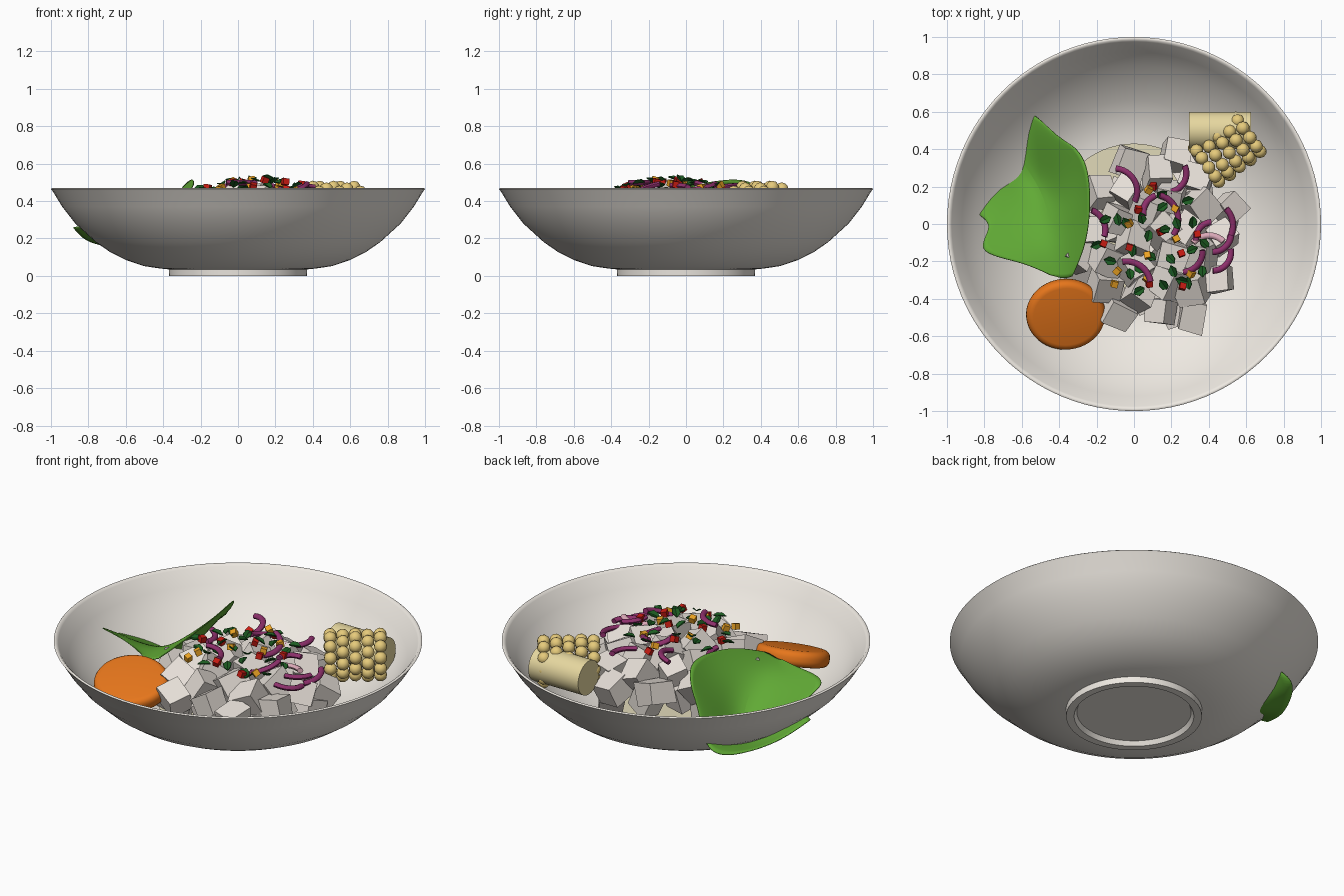
import bpy, bmesh, math, random
from mathutils import Vector, Matrix, Euler

if "Cube" in bpy.data.objects:
    bpy.data.objects.remove(bpy.data.objects["Cube"])

random.seed(7)
CX, CY = 0.10, -0.08          # centre of the food mound


def mound(x, y):
    return 0.487 - 0.62 * ((x - CX) ** 2 + (y - CY) ** 2)


def material(name, rgb):
    m = bpy.data.materials.new(name)
    m.diffuse_color = (*[c ** 2.2 for c in rgb], 1)
    m.use_nodes = True
    m.node_tree.nodes["Principled BSDF"].inputs["Base Color"].default_value = m.diffuse_color
    return m


def finish(bm, name, rgb, smooth=None):
    me = bpy.data.meshes.new(name)
    bm.to_mesh(me)
    bm.free()
    ob = bpy.data.objects.new(name, me)
    bpy.context.collection.objects.link(ob)
    me.materials.append(material(name + "_colour", rgb))
    if smooth:
        bpy.ops.object.select_all(action='DESELECT')
        ob.select_set(True)
        bpy.context.view_layer.objects.active = ob
        bpy.ops.object.shade_smooth_by_angle(angle=math.radians(smooth))
    return ob


def place(x, y, z, rx=0, ry=0, rz=0, s=(1, 1, 1)):
    return (Matrix.Translation((x, y, z)) @ Euler((rx, ry, rz)).to_matrix().to_4x4()
            @ Matrix.Diagonal((*s, 1)))


def rnd(a):
    return random.uniform(-a, a)


# Bowl with foot ring, turned from one profile
profile = [(0, .025), (.31, .025), (.325, 0), (.368, 0), (.37, .035), (.42, .04), (.5, .052),
           (.6, .085), (.68, .125), (.76, .18), (.87, .28), (.94, .37), (.992, .455),
           (1.0, .465), (.995, .469), (.985, .468), (.975, .458), (.92, .38), (.85, .29),
           (.74, .20), (.66, .145), (.58, .105), (.48, .077), (.38, .07), (0, .07)]
bm = bmesh.new()
vs = [bm.verts.new((r, 0, z)) for r, z in profile]
es = [bm.edges.new(p) for p in zip(vs, vs[1:])]
bmesh.ops.spin(bm, geom=vs + es, cent=(0, 0, 0), axis=(0, 0, 1), angle=math.tau, steps=96)
bmesh.ops.remove_doubles(bm, verts=bm.verts, dist=1e-4)
bmesh.ops.recalc_face_normals(bm, faces=bm.faces)
finish(bm, "bowl", (.93, .91, .88), 50)

# Thin pool of juice on the bowl floor
bm = bmesh.new()
bmesh.ops.create_cone(bm, cap_ends=True, segments=64, radius1=.42, radius2=.43, depth=.02,
                      matrix=place(0, 0, .075))
finish(bm, "juice", (.88, .85, .72))

# Fish cubes: an upper layer following the mound, and a filling layer below
bm = bmesh.new()


def fish_layer(count, radius, drop):
    for i in range(count):
        r = radius * math.sqrt((i + .5) / count)
        a = i * 2.39996 + drop * 9
        x, y = CX + r * math.cos(a), CY + r * math.sin(a)
        s = [.14 + rnd(.02) for _ in range(3)]
        z = max(mound(x, y) - drop, .17)
        cube = bmesh.ops.create_cube(bm, size=1, matrix=place(x, y, z, rnd(.6), rnd(.6), rnd(3), s))
        for v in cube["verts"]:
            v.co += Vector((rnd(.008), rnd(.008), rnd(.008)))


fish_layer(30, .47, .09)
fish_layer(20, .43, .21)
finish(bm, "fish_cubes", (.90, .87, .84))

# Sweet potato slice, a rounded tilted disc
bm = bmesh.new()
bmesh.ops.create_cone(bm, cap_ends=True, segments=48, radius1=1, radius2=1, depth=1)
bmesh.ops.transform(bm, matrix=Matrix.Diagonal((.212, .195, .09, 1)), verts=bm.verts)
rims = [e for e in bm.edges if abs(e.verts[0].co.z - e.verts[1].co.z) < 1e-5]
bmesh.ops.bevel(bm, geom=rims, offset=.035, segments=4, profile=.5, affect='EDGES')
bmesh.ops.transform(bm, matrix=place(-.365, -.482, .295, .33, .08, 0), verts=bm.verts)
finish(bm, "sweet_potato_slice", (.90, .46, .13), 40)

# Corn core
bm = bmesh.new()
bmesh.ops.create_cone(bm, cap_ends=True, segments=32, radius1=.1, radius2=.1, depth=.33,
                      matrix=place(.46, .50, .355, 0, math.pi / 2, 0))
finish(bm, "corn_core", (.90, .84, .62), 40)

# Corn kernels, staggered rings around a turned axis
bm = bmesh.new()
base = place(.50, .395, .362, 0, 0, math.radians(36))
for i in range(5):
    for k in range(11):
        a = math.tau * (k + .5 * (i % 2)) / 11
        p = base @ Vector(((i - 2) * .068, .112 * math.cos(a), .112 * math.sin(a)))
        bmesh.ops.create_icosphere(bm, subdivisions=2, radius=.036, matrix=Matrix.Translation(p))
finish(bm, "corn_kernels", (.90, .79, .48), 60)

# Lettuce leaf: rows from stem to tip, each from the inner to the outer edge
rows = [
    [(-.33, -.28, .38), (-.36, -.29, .37), (-.39, -.29, .36), (-.42, -.28, .36), (-.45, -.27, .37)],
    [(-.25, -.10, .46), (-.34, -.10, .40), (-.43, -.12, .36), (-.52, -.15, .36), (-.60, -.20, .39)],
    [(-.23, .15, .51), (-.34, .10, .41), (-.45, .06, .29), (-.58, .00, .27), (-.87, -.15, .40)],
    [(-.26, .38, .53), (-.40, .29, .30), (-.51, .22, .07), (-.65, .21, .17), (-.73, .00, .29)],
    [(-.41, .47, .33), (-.60, .66, .18), (-.71, .48, .16), (-.82, .27, .19), (-.88, .08, .26)],
]
bm = bmesh.new()
g = [[bm.verts.new(p) for p in row] for row in rows]
for r in range(4):
    for c in range(4):
        bm.faces.new((g[r][c], g[r + 1][c], g[r + 1][c + 1], g[r][c + 1]))
leaf = finish(bm, "lettuce_leaf", (.38, .66, .22), 60)
sub = leaf.modifiers.new("smooth", 'SUBSURF')
sub.levels = sub.render_levels = 3
sub.boundary_smooth = 'PRESERVE_CORNERS'
leaf.modifiers.new("thickness", 'SOLIDIFY').thickness = .005


# Red onion strips: swept arcs (centre x, centre y, radius, start, end in degrees)
def onion(name, arcs, rgb):
    bm = bmesh.new()
    sides, steps = 8, 12
    for x, y, radius, a0, a1 in arcs:
        am = math.radians((a0 + a1) / 2)
        px, py = x + radius * math.cos(am), y + radius * math.sin(am)
        m = place(x, y, mound(px, py) + .025, rnd(.25), rnd(.25), 0)
        rings = []
        for i in range(steps + 1):
            a = math.radians(a0 + (a1 - a0) * i / steps)
            ring = []
            for j in range(sides):
                b = math.tau * j / sides
                rr = radius + .017 * math.cos(b)
                ring.append(bm.verts.new(m @ Vector((rr * math.cos(a), rr * math.sin(a),
                                                     .015 * math.sin(b)))))
            rings.append(ring)
        for p, q in zip(rings, rings[1:]):
            for j in range(sides):
                k = (j + 1) % sides
                bm.faces.new((p[j], q[j], q[k], p[k]))
        bm.faces.new(rings[0])
        bm.faces.new(rings[-1][::-1])
    bmesh.ops.recalc_face_normals(bm, faces=bm.faces)
    finish(bm, name, rgb, 50)


onion("red_onion_strips", [
    (-.10, .18, .12, -30, 85), (.18, .27, .10, -80, 25), (.15, .06, .10, 110, 190),
    (.10, .02, .14, -35, 75), (-.26, -.03, .11, -20, 70), (-.04, -.33, .13, 10, 100),
    (.25, -.14, .12, -85, 0), (.40, -.01, .13, -40, 45), (.42, -.15, .10, -90, 10),
    (.42, -.05, .10, -90, -5), (.42, -.08, .09, 95, 185)], (.55, .20, .42))
onion("pale_onion_strip", [(.40, -.17, .11, 45, 140)], (.86, .66, .72))


# Diced peppers and chopped herbs sprinkled evenly over the mound
def sprinkle_spots(n, turn):
    for i in range(n):
        r, a = .31 * math.sqrt((i + .5) / n), i * 2.39996 + turn + rnd(.4)
        x, y = CX + r * math.cos(a), CY - .02 + r * math.sin(a)
        yield place(x, y, mound(x, y) + random.uniform(.01, .04), rnd(.5), rnd(.5), rnd(3))


for name, rgb, turn in (("red_pepper_dice", (.78, .13, .10), 1),
                        ("yellow_pepper_dice", (.93, .64, .16), 4)):
    bm = bmesh.new()
    for m in sprinkle_spots(9, turn):
        bmesh.ops.create_cube(bm, size=.034, matrix=m)
    finish(bm, name, rgb)

bm = bmesh.new()
for m in sprinkle_spots(26, 2.5):
    outline = [(-.035, 0, 0), (-.01, .022, .01), (.02, .017, .01),
               (.035, 0, 0), (.02, -.017, .01), (-.01, -.022, .01)]
    v = [bm.verts.new(m @ Vector(p)) for p in outline]
    bm.faces.new((v[0], v[3], v[2], v[1]))
    bm.faces.new((v[0], v[5], v[4], v[3]))
bmesh.ops.recalc_face_normals(bm, faces=bm.faces)
herbs = finish(bm, "chopped_herbs", (.13, .36, .15))
herbs.modifiers.new("thickness", 'SOLIDIFY').thickness = .005
